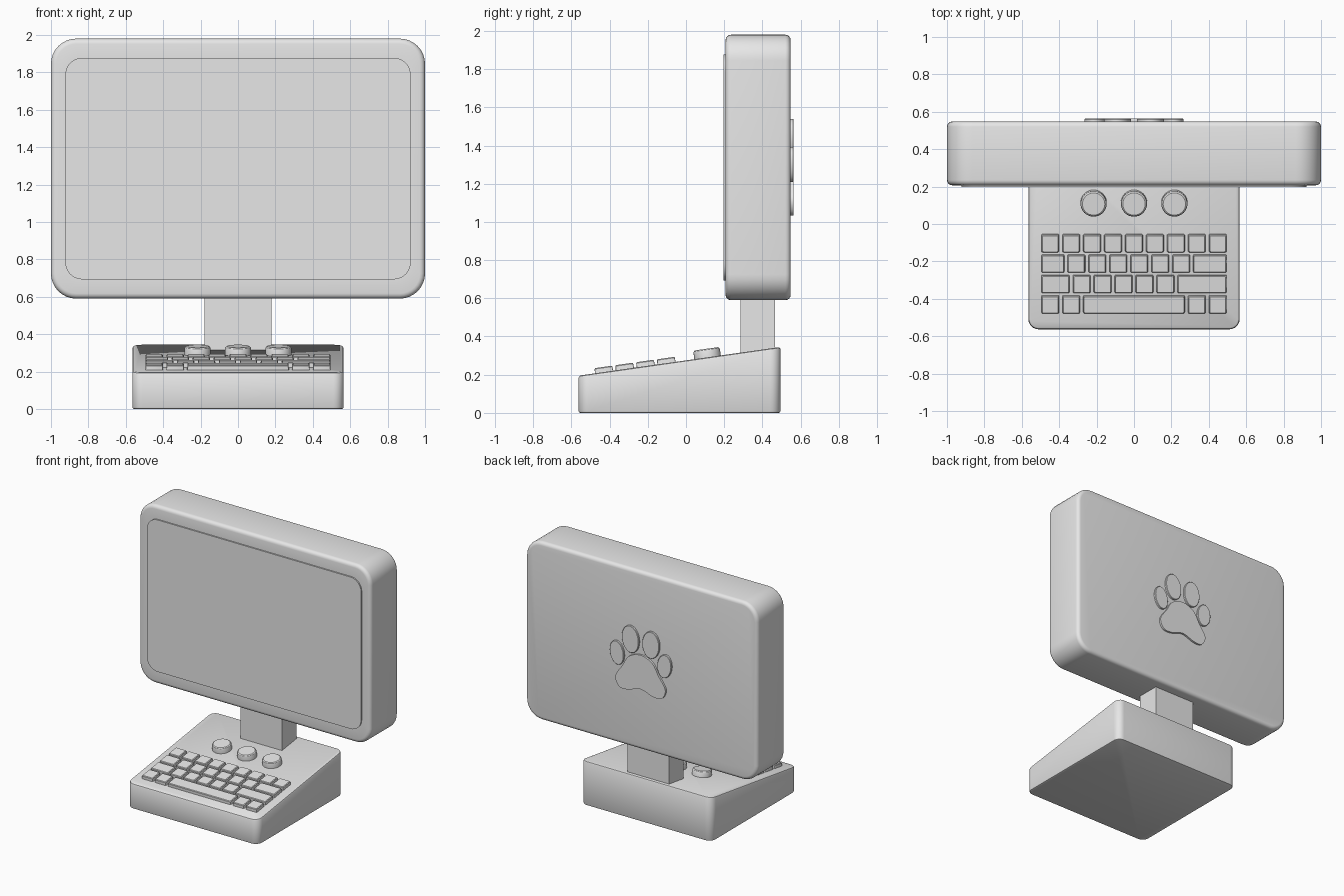
import bpy, bmesh, math
from mathutils import Matrix, Vector

cube = bpy.data.objects.get("Cube")
if cube:
    bpy.data.objects.remove(cube, do_unlink=True)

grey = bpy.data.materials.new("light_grey")
grey.use_nodes = True
grey.diffuse_color = (0.8, 0.8, 0.8, 1)
grey.node_tree.nodes["Principled BSDF"].inputs["Base Color"].default_value = (0.8, 0.8, 0.8, 1)

parts = []


def rounded_rect(hw, hh, r, z, steps=6):
    """Rounded rectangle ring in the XY plane at height z."""
    ring = []
    for i, (sx, sy) in enumerate(((1, 1), (-1, 1), (-1, -1), (1, -1))):
        for k in range(steps + 1):
            a = math.pi / 2 * (i + k / steps)
            ring.append(Vector((sx * (hw - r) + r * math.cos(a),
                                sy * (hh - r) + r * math.sin(a), z)))
    return ring


def ellipse(rx, ry, z, count=32):
    turn = [2 * math.pi * k / count for k in range(count)]
    return [Vector((rx * math.cos(a), ry * math.sin(a), z)) for a in turn]


def loft(name, rings, place=Matrix()):
    """Skin equal-length rings into a closed solid with capped ends."""
    bm = bmesh.new()
    loops = [[bm.verts.new(place @ p) for p in ring] for ring in rings]
    n = len(loops[0])
    for low, high in zip(loops, loops[1:]):
        for i in range(n):
            j = (i + 1) % n
            bm.faces.new((low[i], low[j], high[j], high[i]))
    bm.faces.new(loops[0][::-1])
    bm.faces.new(loops[-1])
    bmesh.ops.recalc_face_normals(bm, faces=bm.faces)
    mesh = bpy.data.meshes.new(name)
    bm.to_mesh(mesh)
    bm.free()
    mesh.materials.append(grey)
    obj = bpy.data.objects.new(name, mesh)
    bpy.context.collection.objects.link(obj)
    parts.append(obj)
    return obj


# Wedge base with a sloping deck
FRONT, BACK, SLOPE = -0.563, 0.495, 0.142
MID, HALF = (FRONT + BACK) / 2, (BACK - FRONT) / 2


def deck(y):
    return 0.195 + SLOPE * (y - FRONT)


def base_ring(inset, height=None, drop=0):
    ring = rounded_rect(0.565 - inset, HALF - inset, 0.055 - inset, 0)
    for p in ring:
        p.y += MID
        p.z = deck(p.y) - drop if height is None else height
    return ring


loft("base", [base_ring(0.01, 0), base_ring(0.003, 0.003), base_ring(0, 0.01),
              base_ring(0, drop=0.012), base_ring(0.004, drop=0.004), base_ring(0.012)])


def on_deck(x, y):
    return Matrix.Translation((x, y, deck(y))) @ Matrix.Rotation(math.atan(SLOPE), 4, 'X')


# Keyboard: key widths in units of one pitch, back row first
PITCH, GAP = 0.112, 0.016
rows = [[1] * 9, [1.25] + [1] * 6 + [1.75], [1.5] + [1] * 5 + [2.5], [1, 1, 5, 1, 1]]
for r, widths in enumerate(rows):
    left = -4.5 * PITCH
    for c, w in enumerate(widths):
        hw = (w * PITCH - GAP) / 2
        hd = 0.049
        loft(f"key_{r + 1}_{c + 1}",
             [rounded_rect(hw, hd, 0.006, -0.01, 2),
              rounded_rect(hw - 0.002, hd - 0.002, 0.006, 0.022, 2),
              rounded_rect(hw - 0.006, hd - 0.006, 0.005, 0.027, 2)],
             on_deck(left + w * PITCH / 2, -0.102 - 0.109 * r))
        left += w * PITCH

# Three dials behind the keys
for name, x in (("right", -0.216), ("middle", 0), ("left", 0.216)):
    loft(f"{name}_dial",
         [ellipse(0.07, 0.07, -0.01), ellipse(0.07, 0.07, 0.032),
          ellipse(0.067, 0.067, 0.04), ellipse(0.06, 0.06, 0.045)],
         on_deck(x, 0.113))

# Neck between base and monitor
bpy.ops.mesh.primitive_cube_add(size=1, location=(0, 0.375, 0.42))
neck = bpy.context.object
neck.name = "neck"
neck.scale = (0.36, 0.18, 0.42)
neck.data.materials.append(grey)

# Monitor: rounded casing with a shallow recessed screen; local z points to the front
CASE_FRONT, CASE_BACK, CASE_Z = 0.207, 0.548, 1.285
facing_front = Matrix.Translation((0, 0, CASE_Z)) @ Matrix.Rotation(math.pi / 2, 4, 'X')
EDGE = 0.028


def case_ring(inset, y):
    return rounded_rect(1 - inset, 0.695 - inset, 0.135 - inset, -y, 8)


arc = [math.pi / 2 * k / 4 for k in range(5)]
rings = [case_ring(EDGE * (1 - math.sin(a)), CASE_BACK - EDGE * (1 - math.cos(a))) for a in arc]
rings += [case_ring(EDGE * (1 - math.cos(a)), CASE_FRONT + EDGE * (1 - math.sin(a))) for a in arc]
rings += [rounded_rect(0.923, 0.592, 0.09, -CASE_FRONT - d, 8) for d in (0, -0.01)]
loft("monitor", rings, facing_front)

# Paw emblem on the back: four oval toes
THICK = 0.015
for side, sign in (("left", 1), ("right", -1)):
    for kind, x, z, rx, rz, lean in (("inner", 0.088, 1.435, 0.073, 0.105, 4),
                                     ("outer", 0.205, 1.30, 0.06, 0.092, 8)):
        place = (Matrix.Translation((sign * x, CASE_BACK, z))
                 @ Matrix.Rotation(sign * math.radians(lean), 4, 'Y')
                 @ Matrix.Rotation(math.pi / 2, 4, 'X'))
        loft(f"{side}_{kind}_toe",
             [ellipse(rx, rz, 0.01), ellipse(rx, rz, 0.003 - THICK),
              ellipse(rx - 0.003, rz - 0.003, -THICK)], place)

# Paw pad: smooth closed outline, mirrored from one half
half = [(0.1, 1.3), (0.155, 1.215), (0.215, 1.12), (0.185, 1.045), (0.11, 1.038)]
outline = [(0, 1.335)] + half + [(0, 1.07)] + [(-x, z) for x, z in reversed(half)]
ring = []
n = len(outline)
for i in range(n):
    p0, p1, p2, p3 = (Vector(outline[(i + k) % n]) for k in (-1, 0, 1, 2))
    for k in range(6):
        t = k / 6
        q = p1 + (p2 - p0) * t / 2 + (p0 - 2.5 * p1 + 2 * p2 - p3 / 2) * t ** 2 \
            + (1.5 * (p1 - p2) + (p3 - p0) / 2) * t ** 3
        ring.append(q)
loft("paw_pad", [[Vector((p.x, y, p.y)) for p in ring]
                 for y in (CASE_BACK - 0.01, CASE_BACK + THICK)])

# Smooth the curved sides while keeping edges sharp
bpy.ops.object.select_all(action='DESELECT')
for obj in parts:
    obj.select_set(True)
bpy.context.view_layer.objects.active = parts[0]
bpy.ops.object.shade_smooth_by_angle(angle=math.radians(30))
